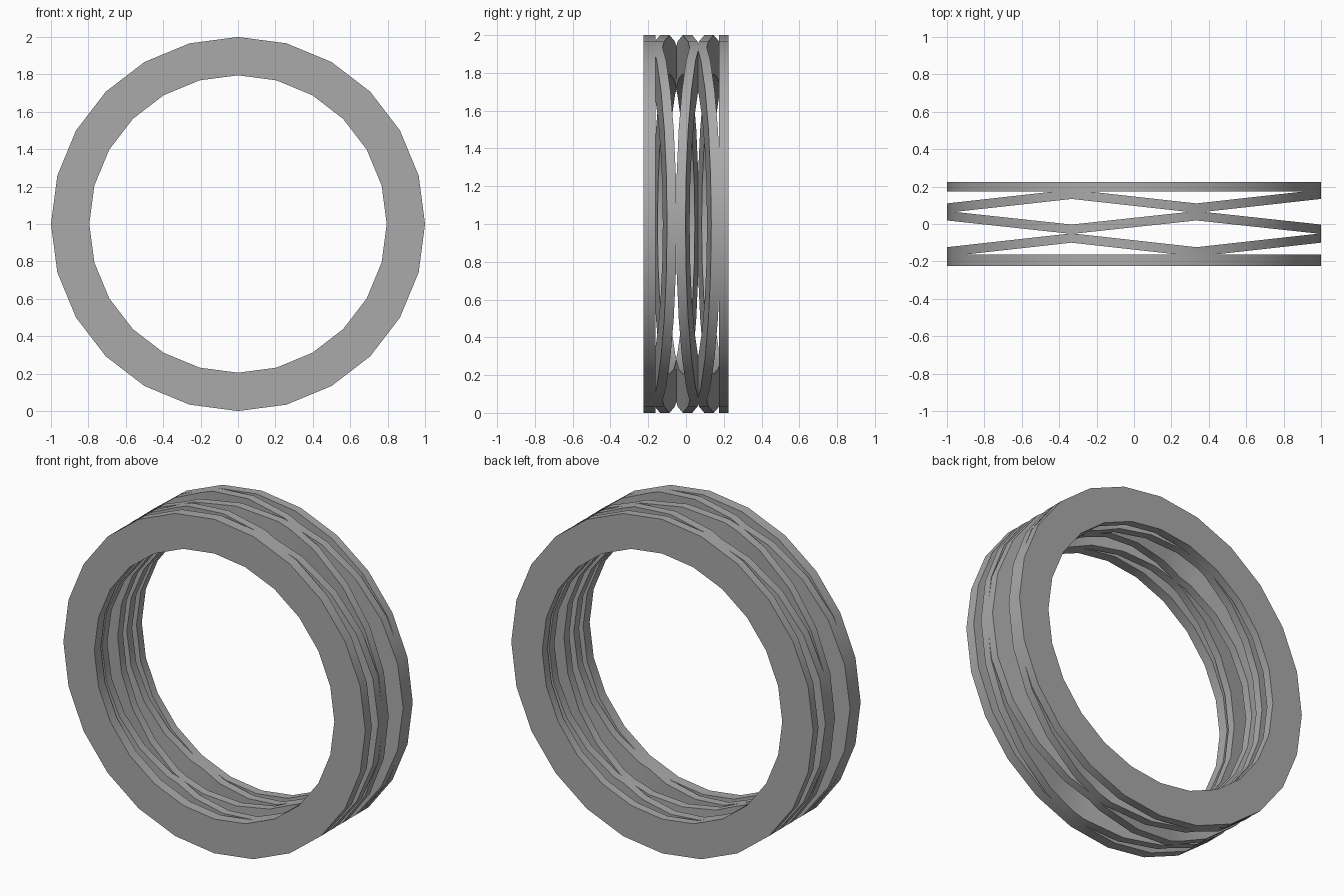
import bpy, bmesh, math

cube = bpy.data.objects.get("Cube")
if cube:
    bpy.data.objects.remove(cube)

SIDES, OUTER, INNER, THICK = 24, 1.0, 0.795, 0.05
FOLD = 1 / 3  # x position of the folds in the wavy washers

steel = bpy.data.materials.new("grey_steel")
steel.use_nodes = True
colour = (0.4, 0.4, 0.4, 1)
steel.diffuse_color = colour
steel.node_tree.nodes["Principled BSDF"].inputs["Base Color"].default_value = colour


def zigzag(x):
    """Triangle wave: low at x = -1 and FOLD, high at -FOLD and 1."""
    phase = (x + 1) / (2 * FOLD)
    return 1 - 2 * abs(phase % 2 - 1)


def washer(name, y, thick, wave=0.0):
    bm = bmesh.new()
    loops = []
    for radius, side in ((OUTER, -1), (OUTER, 1), (INNER, 1), (INNER, -1)):
        loops.append([bm.verts.new((radius * math.sin(a), side * thick / 2,
                                    1 + radius * math.cos(a)))
                      for a in (math.tau * i / SIDES for i in range(SIDES))])
    for k in range(4):
        a, b = loops[k], loops[(k + 1) % 4]
        for i in range(SIDES):
            j = (i + 1) % SIDES
            bm.faces.new((a[i], a[j], b[j], b[i]))
    # fold the washer along straight lines
    if wave:
        for x in (-FOLD, FOLD):
            bmesh.ops.bisect_plane(bm, geom=bm.verts[:] + bm.edges[:] + bm.faces[:],
                                   plane_co=(x, 0, 0), plane_no=(1, 0, 0))
    for v in bm.verts:
        v.co.y += y + wave * zigzag(v.co.x)
    bmesh.ops.recalc_face_normals(bm, faces=bm.faces[:])
    mesh = bpy.data.meshes.new(name)
    bm.to_mesh(mesh)
    bm.free()
    mesh.materials.append(steel)
    obj = bpy.data.objects.new(name, mesh)
    bpy.context.collection.objects.link(obj)
    bpy.ops.object.select_all(action="DESELECT")
    obj.select_set(True)
    bpy.context.view_layer.objects.active = obj
    bpy.ops.object.shade_smooth_by_angle(angle=math.radians(30))


# flat end rings
washer("front_ring", -0.193, 0.062)
washer("back_ring", 0.2, THICK)

# folded spring washers; neighbours touch crest to trough
washer("front_wave", -0.112, THICK, 0.037)
washer("middle_wave", 0.008, THICK, -0.036)
washer("back_wave", 0.122, THICK, 0.037)
